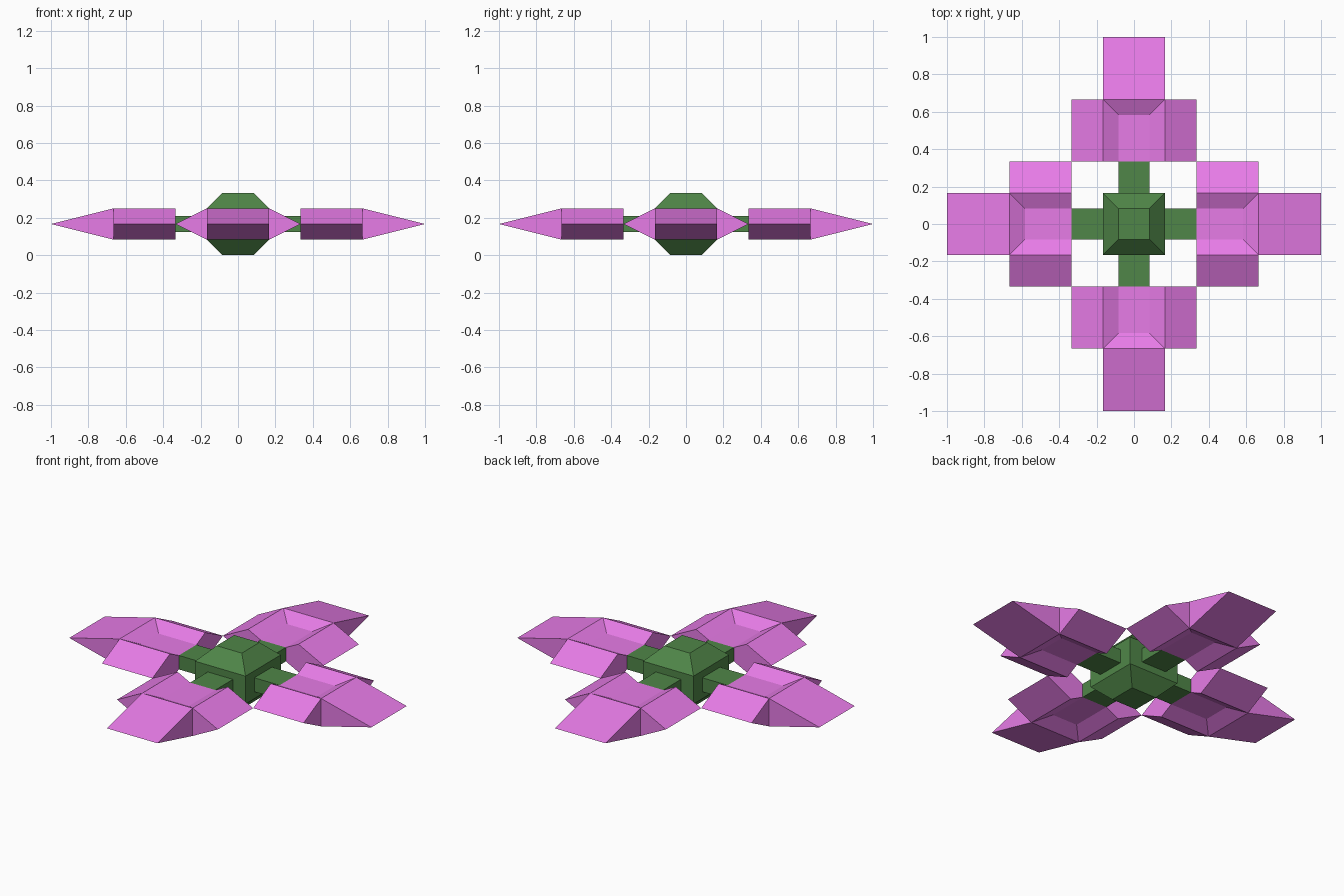
import bpy, bmesh, math
from mathutils import Matrix

if "Cube" in bpy.data.objects:
    bpy.data.objects.remove(bpy.data.objects["Cube"])

U = 1 / 6          # grid module
MID = U            # height of the symmetry plane


def material(name, color):
    m = bpy.data.materials.new(name)
    m.diffuse_color = color
    m.use_nodes = True
    m.node_tree.nodes["Principled BSDF"].inputs["Base Color"].default_value = m.diffuse_color
    return m


GREEN = material("leaf_green", (0.08, 0.24, 0.065, 1))
PINK = material("petal_pink", (0.8, 0.2, 0.8, 1))


def finish(name, bm, mat, turn=0):
    bmesh.ops.recalc_face_normals(bm, faces=bm.faces[:])
    bm.transform(Matrix.Translation((0, 0, MID)) @ Matrix.Rotation(turn, 4, 'Z')
                 @ Matrix.Scale(U, 4))
    me = bpy.data.meshes.new(name)
    bm.to_mesh(me)
    bm.free()
    me.materials.append(mat)
    ob = bpy.data.objects.new(name, me)
    bpy.context.collection.objects.link(ob)


# Central hub: stacked square rings, bevelled top and bottom
def hub():
    bm = bmesh.new()
    rings = [[bm.verts.new((sx * r, sy * r, z))
              for sx, sy in ((-1, -1), (1, -1), (1, 1), (-1, 1))]
             for r, z in ((.5, -1), (1, -.5), (1, .5), (.5, 1))]
    for a, b in zip(rings, rings[1:]):
        for i in range(4):
            j = (i + 1) % 4
            bm.faces.new((a[i], a[j], b[j], b[i]))
    bm.faces.new(rings[0])
    bm.faces.new(rings[-1])
    finish("hub", bm, GREEN)


# Arm joining the hub to a petal
def arm(name, turn):
    bm = bmesh.new()
    bmesh.ops.create_cube(bm, size=1, matrix=Matrix.Translation((1.5, 0, 0))
                          @ Matrix.Diagonal((1, 1, .5, 1)))
    finish(name, bm, GREEN, turn)


# Petal: channelled cross-section with side wedges and a pointed tip
def petal(name, turn):
    half = [(-2, 0), (-1, .5), (-.5, .25), (.5, .25), (1, .5)]
    profile = half + [(-y, -z) for y, z in half]
    bm = bmesh.new()
    inner = [bm.verts.new((2, y, z)) for y, z in profile]
    outer = [bm.verts.new((3.5 if abs(y) == .5 else 4, y, z)) for y, z in profile]
    for i in range(10):
        j = (i + 1) % 10
        bm.faces.new((inner[i], inner[j], outer[j], outer[i]))
    bm.faces.new(inner)
    o = outer
    # channel end slopes and side wedge ends
    for ids in ((1, 2, 3, 4), (6, 7, 8, 9), (0, 1, 9), (5, 6, 4)):
        bm.faces.new([o[i] for i in ids])
    # tip
    left, right = bm.verts.new((6, -1, 0)), bm.verts.new((6, 1, 0))
    bm.faces.new((o[1], o[4], right, left))
    bm.faces.new((o[6], o[9], left, right))
    bm.faces.new((o[1], left, o[9]))
    bm.faces.new((o[4], o[6], right))
    finish(name, bm, PINK, turn)


hub()
for k, side in enumerate(("right", "back", "left", "front")):
    arm(side + "_arm", k * math.pi / 2)
    petal(side + "_petal", k * math.pi / 2)
